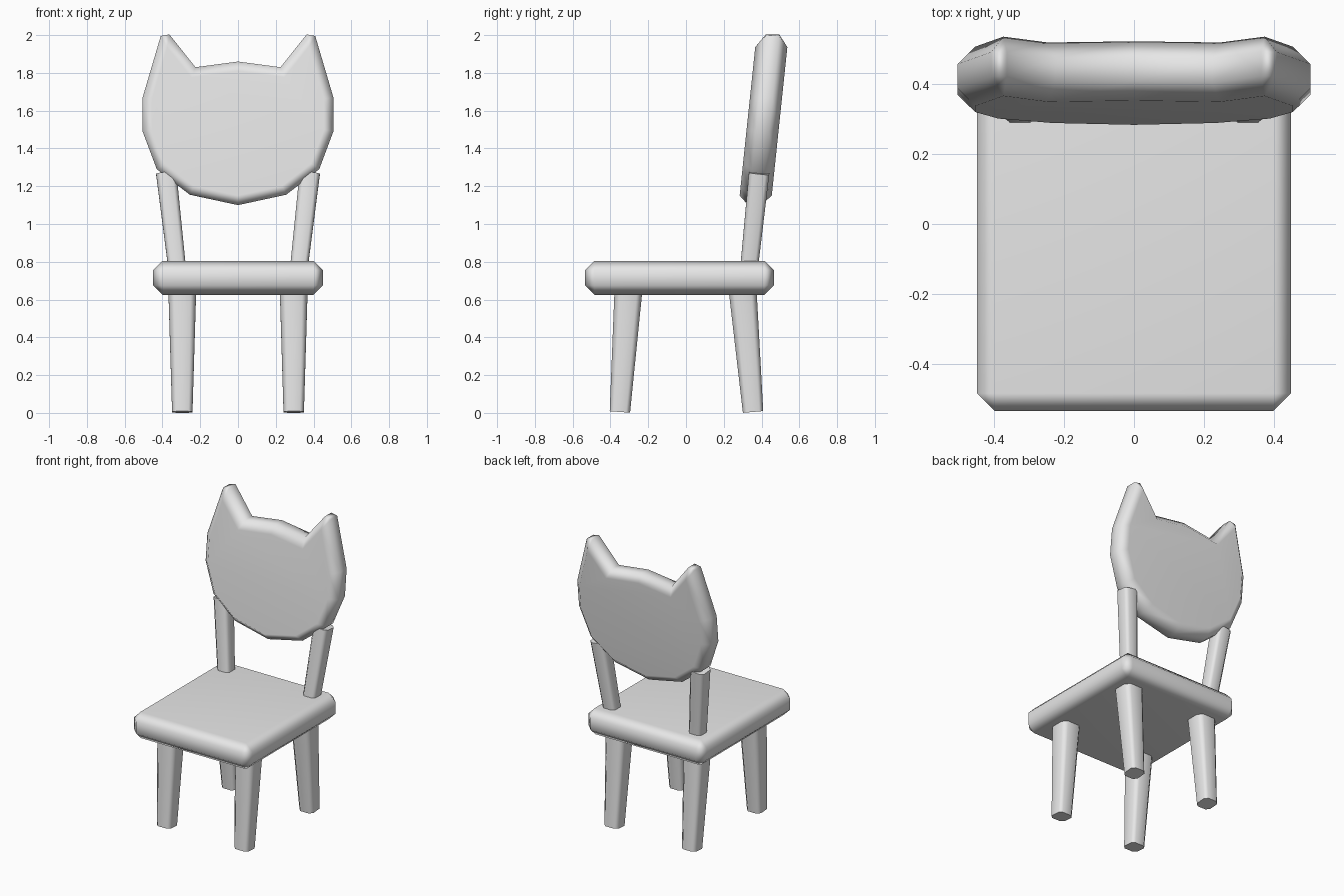
import bpy
import bmesh
import math
from mathutils import Vector

cube = bpy.data.objects.get("Cube")
if cube:
    bpy.data.objects.remove(cube, do_unlink=True)

grey = bpy.data.materials.new("plain_grey")
grey.use_nodes = True
grey.diffuse_color = (0.8, 0.8, 0.8, 1)
grey.node_tree.nodes["Principled BSDF"].inputs["Base Color"].default_value = (0.8, 0.8, 0.8, 1)

BEVEL = 0.05


def finish(bm, name):
    """Turn a bmesh into a softly shaded object with flat main faces."""
    bmesh.ops.recalc_face_normals(bm, faces=bm.faces)
    mesh = bpy.data.meshes.new(name)
    bm.to_mesh(mesh)
    bm.free()
    mesh.materials.append(grey)
    obj = bpy.data.objects.new(name, mesh)
    bpy.context.collection.objects.link(obj)
    bpy.ops.object.select_all(action="DESELECT")
    obj.select_set(True)
    bpy.context.view_layer.objects.active = obj
    bpy.ops.object.shade_smooth_by_angle(angle=math.radians(62))
    weighted = obj.modifiers.new("flat_faces", "WEIGHTED_NORMAL")
    weighted.keep_sharp = True
    return obj


def chamfer(bm, edges):
    bmesh.ops.bevel(bm, geom=edges, offset=BEVEL, segments=1,
                    affect="EDGES", clamp_overlap=True)


def tapered_bar(name, start, end, half_start, half_end, cut=0.4):
    """Square bar with chamfered long edges between two points."""
    start, end = Vector(start), Vector(end)
    tilt = Vector((0, 0, 1)).rotation_difference(end - start)
    inner = 1 - cut
    corners = [(1, -inner), (1, inner), (inner, 1), (-inner, 1),
               (-1, inner), (-1, -inner), (-inner, -1), (inner, -1)]
    bm = bmesh.new()
    rings = []
    for centre, half in ((start, half_start), (end, half_end)):
        rings.append([bm.verts.new(centre + tilt @ Vector((x * half, y * half, 0)))
                      for x, y in corners])
    low, high = rings
    bm.faces.new(low[::-1])
    bm.faces.new(high)
    for i in range(len(corners)):
        j = (i + 1) % len(corners)
        bm.faces.new((low[i], low[j], high[j], high[i]))
    return finish(bm, name)


# Seat: chamfered slab
bm = bmesh.new()
bmesh.ops.create_cube(bm, size=1)
for v in bm.verts:
    v.co = Vector((v.co.x * 0.9, v.co.y - 0.035, v.co.z * 0.18 + 0.715))
chamfer(bm, bm.edges[:])
finish(bm, "seat")

# Legs and back posts, mirrored left and right
for side, label in ((1, "left"), (-1, "right")):
    tapered_bar(f"front_leg_{label}", (side * 0.295, -0.35, 0.005),
                (side * 0.295, -0.304, 0.66), 0.054, 0.074)
    tapered_bar(f"back_leg_{label}", (side * 0.295, 0.355, 0.005),
                (side * 0.295, 0.299, 0.66), 0.054, 0.074)
    tapered_bar(f"back_post_{label}", (side * 0.317, 0.329, 0.72),
                (side * 0.38, 0.387, 1.27), 0.046, 0.054)

# Backrest: cat head outline, leaning back, with pointed ears
EAR_TIP = (-0.395, 2.043)
half_outline = [(-0.255, 1.155), (-0.43, 1.29), (-0.505, 1.49),
                (-0.505, 1.67), EAR_TIP, (-0.225, 1.83)]
outline = ([(0, 1.10)] + half_outline + [(0, 1.86)]
           + [(-x, z) for x, z in reversed(half_outline)])
bm = bmesh.new()
layers = []
for depth in (0.285, 0.455):
    layers.append([bm.verts.new((x, depth + 0.105 * (z - 1.16), z)) for x, z in outline])
front, back = layers
rim = [bm.faces.new(front), bm.faces.new(back[::-1])]
for i in range(len(outline)):
    j = (i + 1) % len(outline)
    bm.faces.new((front[i], front[j], back[j], back[i]))
bmesh.ops.recalc_face_normals(bm, faces=bm.faces)
edges = {e for f in rim for e in f.edges}
edges |= {e for e in bm.edges if all(v.co.z > 2.03 for v in e.verts)}
chamfer(bm, list(edges))
finish(bm, "backrest")
